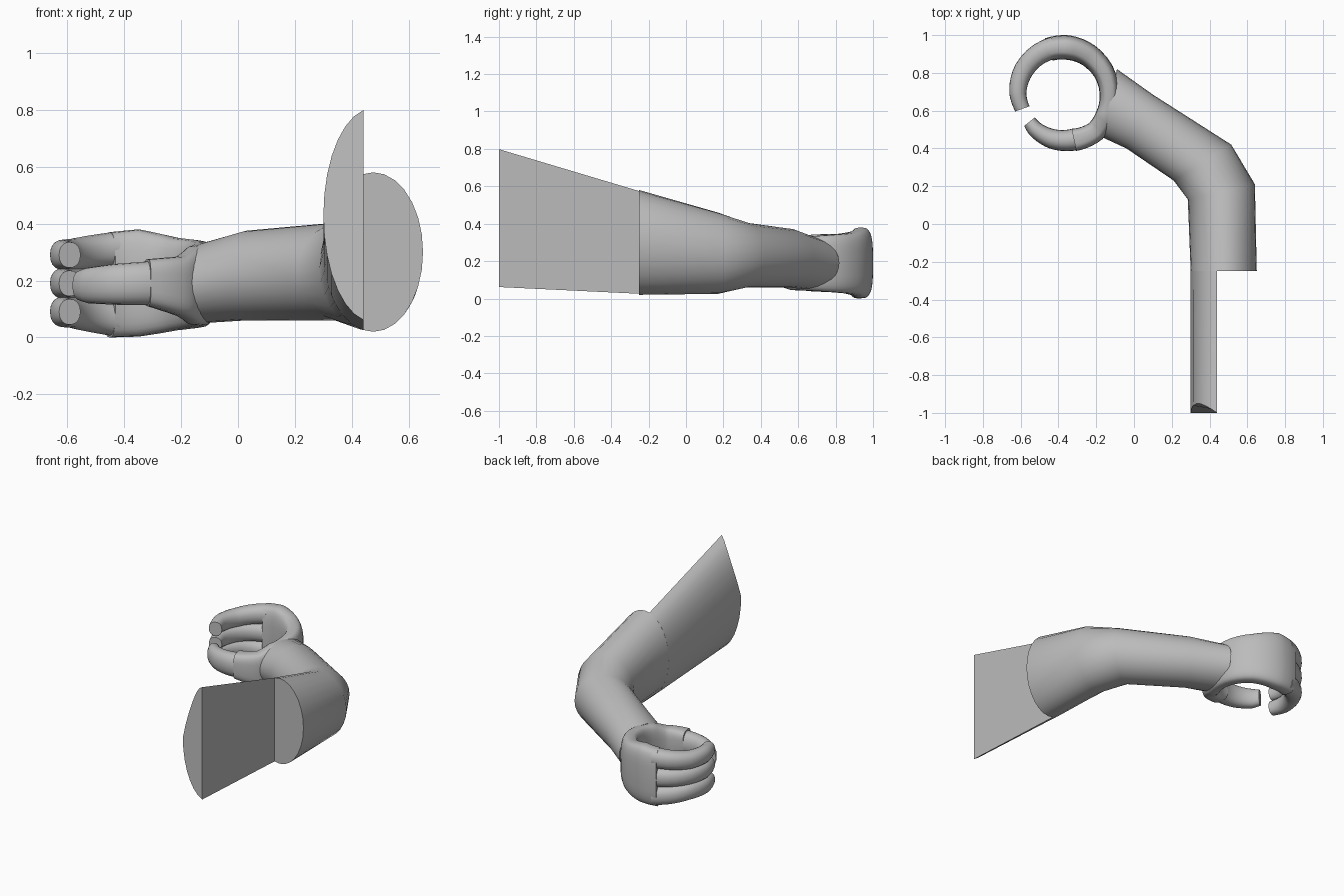
import bpy, bmesh, math
from mathutils import Vector

if "Cube" in bpy.data.objects:
    bpy.data.objects.remove(bpy.data.objects["Cube"])

grey = bpy.data.materials.new("plain grey")
grey.diffuse_color = (0.5, 0.5, 0.5, 1)
grey.use_nodes = True
grey.node_tree.nodes["Principled BSDF"].inputs["Base Color"].default_value = grey.diffuse_color

HUB = Vector((-0.37, 0.69, 0))      # centre of the gripping hand


def loft(name, rings):
    """Skin a list of closed rings and cap both ends."""
    bm = bmesh.new()
    rows = [[bm.verts.new(p) for p in ring] for ring in rings]
    n = len(rows[0])
    for a, b in zip(rows, rows[1:]):
        for i in range(n):
            j = (i + 1) % n
            bm.faces.new((a[i], a[j], b[j], b[i]))
    bm.faces.new(rows[0])
    bm.faces.new(rows[-1])
    bmesh.ops.recalc_face_normals(bm, faces=bm.faces)
    mesh = bpy.data.meshes.new(name)
    bm.to_mesh(mesh)
    bm.free()
    mesh.materials.append(grey)
    ob = bpy.data.objects.new(name, mesh)
    bpy.context.collection.objects.link(ob)
    bpy.ops.object.select_all(action='DESELECT')
    ob.select_set(True)
    bpy.context.view_layer.objects.active = ob
    bpy.ops.object.shade_smooth_by_angle(angle=math.radians(40))
    return ob


def power(v, e):
    return math.copysign(abs(v) ** e, v)


def arc_loft(name, keys, exponent=1.0, sides=20, steps=5):
    """Loft around the hub; keys are (angle, inner r, outer r, low z, high z)."""
    rows = []
    for a, b in zip(keys, keys[1:]):
        rows += [[p + (q - p) * s / steps for p, q in zip(a, b)] for s in range(steps)]
    rows.append(keys[-1])
    rings = []
    for ang, ri, ro, lo, hi in rows:
        d = Vector((math.cos(math.radians(ang)), math.sin(math.radians(ang)), 0))
        ring = []
        for k in range(sides):
            t = math.tau * k / sides
            r = (ri + ro) / 2 + (ro - ri) / 2 * power(math.cos(t), exponent)
            z = (lo + hi) / 2 + (hi - lo) / 2 * power(math.sin(t), exponent)
            ring.append(HUB + d * r + Vector((0, 0, z)))
        rings.append(ring)
    return loft(name, rings)


# Bent arm: inner edge x, y, outer edge x, y, low z, high z
sections = [
    (0.30, -0.25, 0.65, -0.25, 0.02, 0.58),
    (0.285, 0.13, 0.64, 0.21, 0.025, 0.46),
    (0.21, 0.23, 0.515, 0.42, 0.06, 0.405),
    (-0.04, 0.40, 0.10, 0.685, 0.06, 0.375),
    (-0.17, 0.46, -0.09, 0.82, 0.05, 0.33),
]
rings = []
for ix, iy, ox, oy, lo, hi in sections:
    mid = Vector(((ix + ox) / 2, (iy + oy) / 2, (lo + hi) / 2))
    half = Vector(((ox - ix) / 2, (oy - iy) / 2, 0))
    rings.append([mid + half * math.cos(math.tau * k / 28)
                  + Vector((0, 0, (hi - lo) / 2 * math.sin(math.tau * k / 28)))
                  for k in range(28)])
loft("arm", rings)

# Upper arm half: the inner side of the arm, cut flat, running to the shoulder
rings = []
for y, zc, rz, slant in ((-0.25, 0.30, 0.28, 0), (-1.0, 0.43, 0.376, 0.05)):
    ring = []
    for k in range(15):
        a = math.radians(101.5 + 157 * k / 14)
        back = slant * max(0, math.sin(2 * math.radians(90 - 90 * k / 7)))
        ring.append((0.475 + 0.175 * math.cos(a), y + back, zc + rz * math.sin(a)))
    rings.append(ring)
loft("upper_arm_half", rings)

# Palm wrapped round the grip
arc_loft("palm", [
    (-78, 0.19, 0.31, 0.11, 0.275),
    (-50, 0.205, 0.315, 0.075, 0.285),
    (-30, 0.195, 0.30, 0.045, 0.32),
    (0, 0.188, 0.29, 0.04, 0.335),
    (50, 0.18, 0.30, 0.025, 0.35),
    (85, 0.18, 0.31, 0.003, 0.38),
    (109, 0.185, 0.31, 0.0, 0.37),
], exponent=0.6, sides=28)

# Three curled fingers: base and tip heights
for i, (base, tip) in enumerate(((0.065, 0.09), (0.187, 0.19), (0.31, 0.29))):
    arc_loft("finger_%d" % (i + 1), [
        (103, 0.19, 0.308, base - 0.062, base + 0.062),
        (150, 0.195, 0.30, tip - 0.056, tip + 0.056),
        (180, 0.20, 0.29, tip - 0.053, tip + 0.053),
        (200, 0.195, 0.275, tip - 0.045, tip + 0.045),
    ], exponent=0.9)

# Thumb closing the grip from the front
arc_loft("thumb", [
    (-75, 0.19, 0.308, 0.113, 0.268),
    (-105, 0.195, 0.30, 0.115, 0.258),
    (-130, 0.20, 0.285, 0.12, 0.245),
    (-141, 0.20, 0.272, 0.13, 0.235),
], exponent=0.9)
